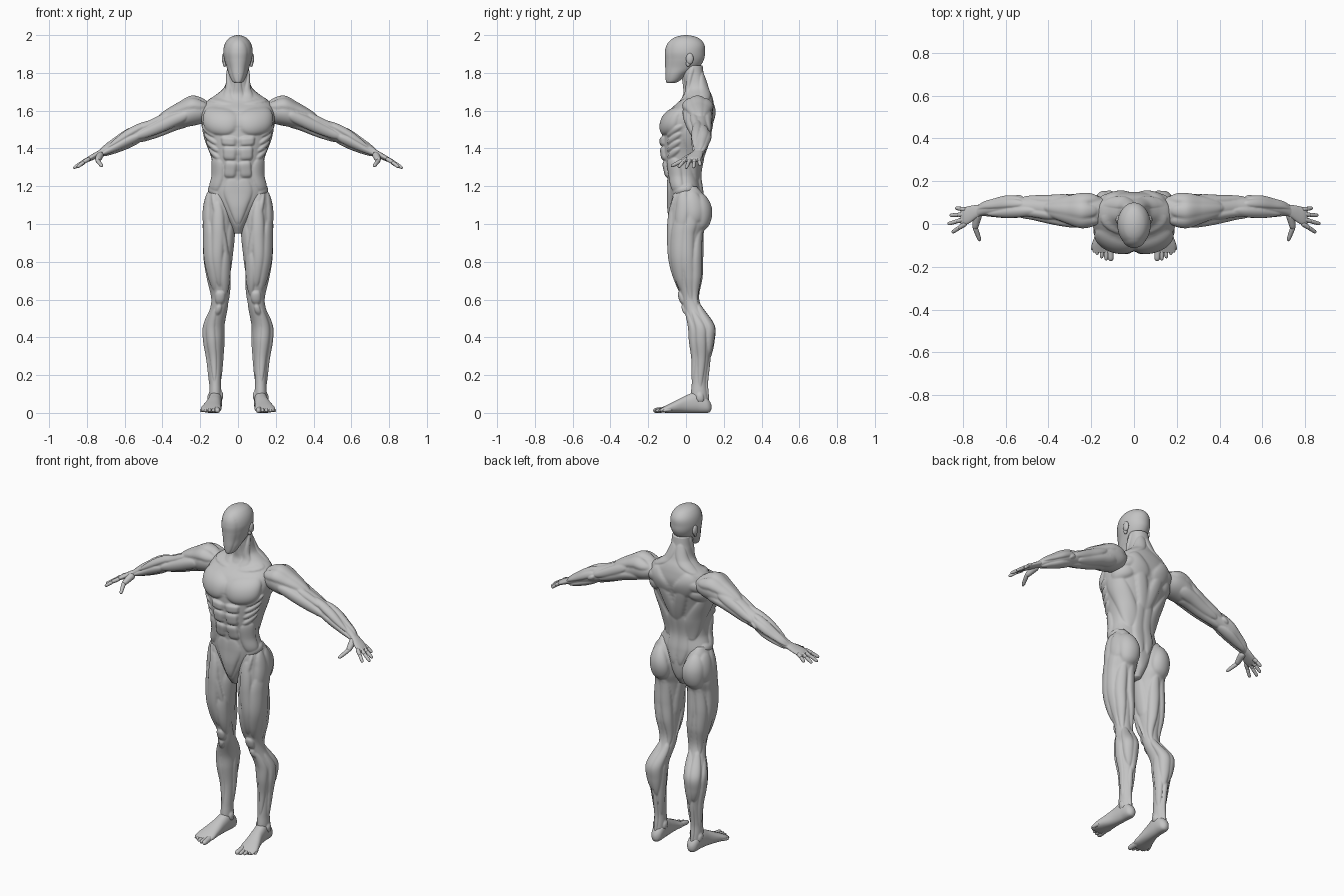
import bpy
import bmesh
from math import sin, cos, pi, radians, hypot, copysign
from mathutils import Vector, Matrix

default_cube = bpy.data.objects.get("Cube")
if default_cube:
    bpy.data.objects.remove(default_cube)

clay = bpy.data.materials.new("clay grey")
clay.use_nodes = True
GREY = (0.55, 0.55, 0.55, 1)
clay.diffuse_color = GREY
clay.node_tree.nodes["Principled BSDF"].inputs["Base Color"].default_value = GREY


def skin(bm, rings):
    """Join rings of points into a closed tube."""
    loops = [[bm.verts.new(p) for p in ring] for ring in rings]
    count = len(loops[0])
    for low, high in zip(loops, loops[1:]):
        for i in range(count):
            j = (i + 1) % count
            bm.faces.new((low[i], low[j], high[j], high[i]))
    bm.faces.new(loops[0])
    bm.faces.new(loops[-1])


def section(profile, t):
    """Smoothly interpolate the centre and radii of a profile at t."""
    k = 0
    while k < len(profile) - 2 and t > profile[k + 1][0]:
        k += 1
    before, a = profile[max(k - 1, 0)], profile[k]
    b, after = profile[k + 1], profile[min(k + 2, len(profile) - 1)]
    span = b[0] - a[0]
    s = (t - a[0]) / span
    values = []
    for i in range(1, 5):
        slope_a = (b[i] - before[i]) / (b[0] - before[0]) * span
        slope_b = (after[i] - a[i]) / (after[0] - a[0]) * span
        rise = b[i] - a[i]
        bend = (slope_a - rise) * (1 - s) + (rise - slope_b) * s
        values.append(a[i] + rise * s + s * (1 - s) * bend)
    return values[0], values[1], max(values[2], .001), max(values[3], .001)


def prepare(profile, muscle):
    """Turn a muscle's ends (angle, t) into a patch on the unrolled surface."""
    name, a0, t0, a1, t1, width, depth, *power = muscle
    middle_t = (t0 + t1) / 2
    u, v, ru, rv = section(profile, middle_t)
    radius = (ru + rv) / 2
    da, dt = radians(a1 - a0) * radius, t1 - t0
    length = hypot(da, dt)
    return (radians(a0 + a1) / 2, middle_t, radius, da / length, dt / length,
            length / 2, width, depth, power[0] if power else 2.4)


def relief(patches, a, t):
    """Height of the tallest muscle over a surface point."""
    height = 0
    for mid_a, mid_t, radius, ax, az, half, width, depth, power in patches:
        da = ((a - mid_a + pi) % (2 * pi) - pi) * radius
        dt = t - mid_t
        q = abs((da * ax + dt * az) / half) ** power
        q += abs((dt * ax - da * az) / width) ** power
        if q < 1:
            height = max(height, depth * (1 - q) ** .6)
    return height


def loft(bm, axis, profile, muscles, steps, sides, box=1.0, fold=False):
    """Loft ellipses (t, centre u, centre v, radius u, radius v) with muscles."""
    patches = [prepare(profile, m) for m in muscles]
    first, last = profile[0][0], profile[-1][0]
    rings = []
    for k in range(steps + 1):
        t = first + (last - first) * k / steps
        u, v, ru, rv = section(profile, t)
        ring = []
        for i in range(sides):
            a = 2 * pi * i / sides - pi
            s, c = sin(a), -cos(a)
            h = relief(patches, abs(a) if fold else a, t)
            norm = hypot(s * rv, c * ru)
            pu = u + ru * copysign(abs(s) ** box, s) + h * s * rv / norm
            pv = v + rv * copysign(abs(c) ** box, c) + h * c * ru / norm
            ring.append({"x": (t, pu, pv), "y": (pu, t, pv), "z": (pu, pv, t)}[axis])
        rings.append(ring)
    skin(bm, rings)


def capsule(bm, start, end, r0, r1):
    """Round-ended tapered rod, used for fingers and toes."""
    start, end = Vector(start), Vector(end)
    turn = (end - start).to_track_quat("Z", "Y")
    rings = []
    for k in range(19):
        s = .5 - cos(pi * k / 18) / 2
        r = max((r0 + (r1 - r0) * s) * (1 - abs(2 * s - 1) ** 6) ** .5, .0005)
        centre = start.lerp(end, s)
        rings.append([centre + turn @ Vector((r * cos(pi * i / 8), r * sin(pi * i / 8), 0))
                      for i in range(16)])
    skin(bm, rings)


def finish(name, bm, mirrored=True):
    bmesh.ops.recalc_face_normals(bm, faces=bm.faces)
    mesh = bpy.data.meshes.new(name)
    bm.to_mesh(mesh)
    bm.free()
    mesh.materials.append(clay)
    mesh.shade_smooth()
    part = bpy.data.objects.new(name, mesh)
    bpy.context.collection.objects.link(part)
    soften = part.modifiers.new("soften", "SMOOTH")
    soften.factor, soften.iterations = .5, 2
    if mirrored:
        part.modifiers.new("mirror", "MIRROR").use_mirror_merge = False


# Head: smooth faceless egg with a slightly raised face mask
head = bmesh.new()
head_profile = [
    (1.745, 0, -.08, .016, .018), (1.755, 0, -.07, .03, .032), (1.79, 0, -.05, .047, .054),
    (1.83, 0, -.018, .06, .086), (1.87, 0, -.005, .072, .1), (1.91, 0, -.003, .078, .103),
    (1.95, 0, 0, .071, .097), (1.98, 0, 0, .052, .073), (1.995, 0, 0, .028, .04),
    (2.0, 0, 0, .006, .008)]
loft(head, "z", head_profile, [("face mask", 0, 1.98, 0, 1.73, .058, .006, 3)], 90, 72)
finish("head", head, False)

ears = bmesh.new()
for x, y, z, size in ((.074, .02, 1.875, (.012, .02, .03)), (.07, .012, 1.85, (.01, .012, .018))):
    place = Matrix.LocRotScale(Vector((x, y, z)), None, Vector(size))
    bmesh.ops.create_uvsphere(ears, u_segments=24, v_segments=16, radius=1, matrix=place)
finish("ears", ears)

# Torso: angle zero is the breastbone, a half turn is the spine
torso = bmesh.new()
torso_profile = [
    (.95, 0, 0, .025, .045), (1.0, 0, 0, .045, .077), (1.08, 0, 0, .095, .09),
    (1.17, 0, -.005, .148, .087), (1.26, 0, -.015, .132, .086), (1.36, 0, -.015, .143, .106),
    (1.46, 0, -.005, .172, .122), (1.54, 0, .008, .192, .13), (1.6, 0, .03, .19, .12),
    (1.65, 0, .055, .165, .09), (1.685, 0, .063, .115, .072), (1.72, 0, .055, .075, .062),
    (1.78, 0, .04, .058, .056), (1.84, 0, .03, .053, .058)]
torso_muscles = [
    ("pectoral", 1, 1.535, 68, 1.555, .073, .022, 3),
    ("lower abdominal", 12, 1.24, 5, 1.0, .035, .01),
    ("external oblique", 62, 1.17, 58, 1.35, .052, .014, 3),
    ("hip crest", 45, 1.16, 120, 1.2, .022, .01),
    ("collar bone", 8, 1.64, 80, 1.665, .011, .009),
    ("front neck cord", 10, 1.65, 95, 1.83, .014, .009),
    ("throat", 0, 1.66, 0, 1.8, .016, .008),
    ("upper trapezius", 115, 1.66, 165, 1.8, .035, .01),
    ("middle trapezius", 135, 1.65, 172, 1.52, .05, .014),
    ("lower trapezius", 160, 1.58, 178, 1.34, .03, .014),
    ("shoulder blade", 110, 1.57, 152, 1.6, .035, .018),
    ("round back muscle", 100, 1.51, 150, 1.54, .034, .018),
    ("broad back muscle", 98, 1.52, 158, 1.24, .06, .013, 3),
    ("spine column", 169, 1.08, 170, 1.4, .026, .012)]
torso_muscles += [("abdominal block", 2, z, 29, z + .006, half, .015, 4)
                  for z, half in ((1.435, .026), (1.37, .038), (1.285, .044))]
torso_muscles += [("rib finger", 42, z - .025, 82, z + .03, .017, .012)
                  for z in (1.37, 1.41, 1.45, 1.49)]
loft(torso, "z", torso_profile, torso_muscles, 176, 160, .88, True)
finish("torso", torso, False)

# Arms: angle zero is the underside, a quarter turn is the back
arms = bmesh.new()
arm_profile = [
    (.13, .065, 1.6, .05, .04), (.19, .065, 1.595, .074, .063), (.25, .062, 1.59, .08, .072),
    (.32, .066, 1.565, .067, .059), (.4, .07, 1.53, .053, .053), (.48, .078, 1.495, .045, .047),
    (.54, .08, 1.472, .046, .046), (.6, .08, 1.445, .044, .042), (.66, .075, 1.413, .034, .032),
    (.71, .069, 1.387, .028, .024), (.745, .055, 1.368, .025, .015)]
arm_muscles = [
    ("front deltoid", 240, .16, 195, .41, .036, .016),
    ("middle deltoid", 185, .17, 175, .42, .036, .018),
    ("rear deltoid", 120, .16, 160, .41, .036, .016),
    ("biceps", -80, .27, -75, .54, .036, .016),
    ("deep arm muscle", 220, .37, 225, .54, .02, .011),
    ("long triceps", 45, .23, 60, .49, .034, .014),
    ("side triceps", 112, .3, 100, .52, .03, .014),
    ("inner triceps", -5, .27, 10, .52, .03, .01),
    ("elbow point", 85, .52, 85, .56, .014, .01),
    ("outer forearm", 205, .46, 245, .69, .027, .014),
    ("wrist extensor", 155, .52, 155, .73, .021, .011),
    ("finger extensor", 108, .53, 118, .73, .022, .011),
    ("inner flexor", -65, .52, -55, .73, .026, .011),
    ("lower flexor", 10, .52, 20, .72, .03, .012)]
loft(arms, "x", arm_profile, arm_muscles, 130, 72)
finish("arms", arms)

# Hands: flat palm, four spread fingers and a thumb
hands = bmesh.new()
palm_profile = [
    (.705, .07, 1.388, .022, .017), (.74, .057, 1.37, .032, .018), (.775, .042, 1.352, .041, .016),
    (.8, .034, 1.34, .04, .013), (.812, .03, 1.334, .033, .008)]
loft(hands, "x", palm_profile, [], 24, 40)
fingertips = ((.835, .075, 1.31), (.862, .04, 1.298), (.872, 0, 1.295), (.852, -.04, 1.3))
for i, tip in enumerate(fingertips):
    knuckle = Vector((.785, .067 - i * .021, 1.347))
    middle = knuckle.lerp(Vector(tip), .55) + Vector((0, 0, .004))
    capsule(hands, knuckle, middle, .012, .0105)
    capsule(hands, middle.lerp(knuckle, .25), tip, .0105, .0085)
capsule(hands, (.728, .055, 1.37), (.745, -.025, 1.333), .022, .014)
capsule(hands, (.746, -.01, 1.34), (.72, -.08, 1.305), .013, .009)
finish("hands", hands)

# Legs: angle zero is the front, a quarter turn is the outer side
legs = bmesh.new()
leg_profile = [
    (.03, .12, .075, .028, .048), (.1, .12, .07, .032, .044), (.16, .12, .07, .03, .039),
    (.28, .122, .08, .037, .044), (.38, .127, .08, .049, .057), (.46, .125, .077, .053, .062),
    (.56, .1, .035, .046, .048), (.62, .095, .02, .046, .048), (.72, .102, .01, .058, .07),
    (.82, .107, .001, .068, .08), (.94, .102, .001, .076, .086), (1.0, .101, .012, .08, .097),
    (1.08, .1, .018, .077, .098), (1.16, .107, .01, .054, .078), (1.2, .118, .01, .026, .045)]
thigh_muscles = [
    ("front thigh", 5, 1.12, 0, .67, .036, .016),
    ("outer thigh", 62, 1.04, 36, .65, .044, .014),
    ("inner teardrop", -42, .87, -36, .62, .034, .017),
    ("strap muscle", 35, 1.17, -95, .59, .016, .012),
    ("inner thigh", -65, 1.02, -95, .74, .05, .011),
    ("hip flexor", 72, 1.18, 62, .97, .035, .012),
    ("thigh band", 98, 1.08, 95, .6, .03, .008),
    ("buttock", 158, 1.16, 182, .97, .075, .022, 2.6),
    ("upper buttock", 112, 1.17, 118, 1.01, .045, .012),
    ("outer hamstring", 152, .97, 128, .57, .031, .014),
    ("inner hamstring", 192, .97, 222, .57, .031, .014)]
shin_muscles = [
    ("kneecap", 0, .645, 0, .575, .028, .015),
    ("knee tendon", 0, .575, 0, .52, .017, .012),
    ("outer calf", 145, .58, 160, .31, .034, .016),
    ("inner calf", 212, .58, 198, .28, .036, .017),
    ("shin muscle", 28, .55, 8, .17, .026, .009),
    ("side shin muscle", 82, .54, 100, .14, .023, .009),
    ("deep calf", -105, .46, -125, .16, .026, .009),
    ("heel tendon", 180, .31, 180, .05, .015, .008),
    ("outer ankle", 95, .105, 95, .055, .018, .01),
    ("inner ankle", -85, .115, -85, .065, .018, .01)]
loft(legs, "z", leg_profile, thigh_muscles + shin_muscles, 190, 88)
finish("legs", legs)

# Feet: wedge with five toes fanning outwards
feet = bmesh.new()
foot_profile = [
    (-.135, .147, .013, .045, .01), (-.1, .143, .021, .054, .021), (-.06, .137, .031, .048, .031),
    (0, .126, .046, .038, .046), (.06, .12, .056, .035, .056), (.11, .118, .04, .031, .04),
    (.128, .118, .032, .02, .026), (.136, .118, .03, .006, .008)]
loft(feet, "y", foot_profile, [], 70, 48, .88)
for i in range(5):
    tip = (.108 + i * .022, -.174 + i * i * .0033, .011)
    root = (.112 + i * .017, -.095 + i * .005, .02)
    size = .017 if i == 0 else .0125 - i * .0004
    capsule(feet, root, tip, size, size * .8)
finish("feet", feet)
